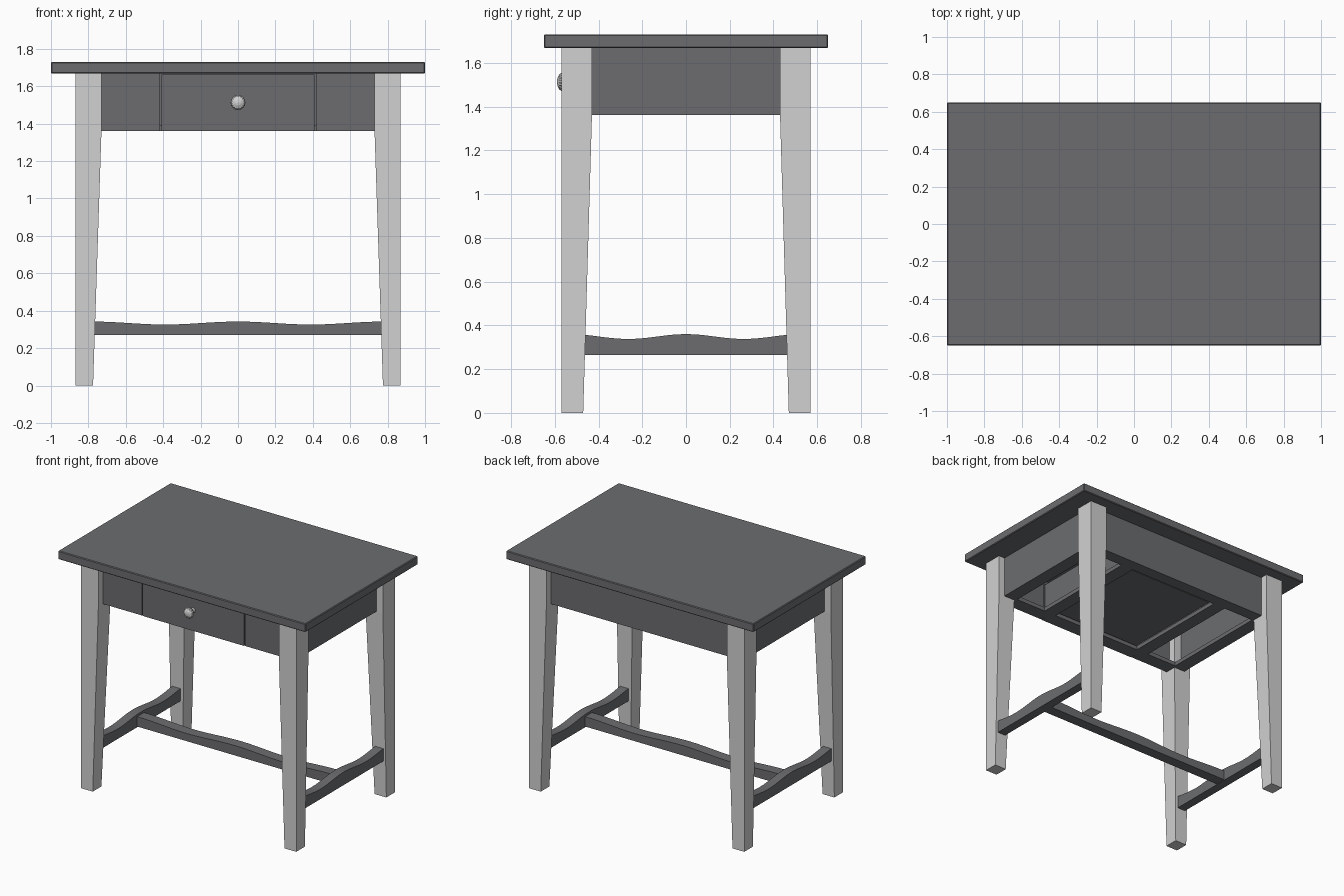
import bpy, bmesh, math

if "Cube" in bpy.data.objects:
    bpy.data.objects.remove(bpy.data.objects["Cube"])


def material(name, rgb):
    m = bpy.data.materials.new(name)
    m.diffuse_color = (*rgb, 1)
    m.use_nodes = True
    m.node_tree.nodes["Principled BSDF"].inputs["Base Color"].default_value = m.diffuse_color
    return m


DARK = material("dark grey paint", (0.15, 0.152, 0.16))
LIGHT = material("light grey paint", (0.64, 0.64, 0.64))


def finish(name, bm, mat):
    bmesh.ops.recalc_face_normals(bm, faces=bm.faces)
    me = bpy.data.meshes.new(name)
    bm.to_mesh(me)
    bm.free()
    me.materials.append(mat)
    ob = bpy.data.objects.new(name, me)
    bpy.context.collection.objects.link(ob)
    return ob


def loft(name, rings, mat):
    """Skin a list of closed rings and cap both ends."""
    bm = bmesh.new()
    loops = [[bm.verts.new(p) for p in r] for r in rings]
    n = len(loops[0])
    for a, b in zip(loops, loops[1:]):
        for i in range(n):
            bm.faces.new((a[i], a[(i + 1) % n], b[(i + 1) % n], b[i]))
    bm.faces.new(loops[0])
    bm.faces.new(loops[-1])
    return finish(name, bm, mat)


def box(name, x, y, z, mat=DARK):
    rect = lambda h: [(x[0], y[0], h), (x[1], y[0], h), (x[1], y[1], h), (x[0], y[1], h)]
    return loft(name, [rect(z[0]), rect(z[1])], mat)


# Table top with slightly eased edges
top = box("table_top", (-1, 1), (-.65, .65), (1.668, 1.73))
bev = top.modifiers.new("eased edge", 'BEVEL')
bev.width = .005
bev.segments = 1

# Legs: straight beside the apron, tapering on the inner sides below it
for fb, sy in (("front", -1), ("back", 1)):
    for lr, sx in (("left", -1), ("right", 1)):
        rings = [[(sx * .87, sy * .57, z), (sx * ix, sy * .57, z),
                  (sx * ix, sy * iy, z), (sx * .87, sy * iy, z)]
                 for z, ix, iy in ((0, .775, .47), (1.36, .73, .43), (1.668, .73, .43))]
        loft(f"{fb}_{lr}_leg", rings, LIGHT)

# Apron boards, bottom frame and drawer runners
Z0, Z1 = 1.362, 1.668
box("back_apron", (-.735, .735), (.485, .515), (Z0, Z1))
box("back_bottom_rail", (-.73, .73), (.425, .487), (Z0, Z0 + .03))
box("front_bottom_rail", (-.73, .73), (-.485, -.41), (Z0, Z0 + .03))
for lr, s in (("left", -1), ("right", 1)):
    span = lambda a, b: tuple(sorted((s * a, s * b)))
    box(f"{lr}_apron", span(.79, .82), (-.435, .435), (Z0, Z1))
    box(f"{lr}_bottom_rail", span(.72, .792), (-.43, .43), (Z0, Z0 + .03))
    box(f"{lr}_front_apron", span(.417, .735), (-.515, -.485), (Z0, Z1))
    box(f"{lr}_drawer_runner", span(.37, .47), (-.41, .425), (Z0, Z0 + .03))
    box(f"{lr}_drawer_side", span(.38, .405), (-.487, .36), (Z0 + .03, 1.63))

# Drawer
box("drawer_front", (-.41, .41), (-.518, -.485), (Z0, 1.662))
box("drawer_bottom", (-.38, .38), (-.487, .36), (Z0 + .045, Z0 + .06))
box("drawer_back", (-.38, .38), (.335, .36), (Z0 + .06, 1.63))

# Fluted round knob, turned about the y axis
N = 32
knob = [(-.515, .018), (-.548, .018), (-.556, .036), (-.568, .042), (-.58, .034), (-.588, .016), (-.59, .004)]
rings = []
for y, r in knob:
    flute = .9 if r > .03 else 1
    rings.append([(r * (flute if i % 2 else 1) * math.cos(i * math.tau / N), y,
                   1.513 + r * (flute if i % 2 else 1) * math.sin(i * math.tau / N)) for i in range(N)])
loft("drawer_knob", rings, LIGHT)


# Wavy-topped stretchers
def stretcher(name, half, width, z0, ztop, amp, period, place):
    rings = []
    for i in range(33):
        t = -half + 2 * half * i / 32
        h = ztop + amp * math.cos(math.tau * t / period)
        rings.append([place(t, -width / 2, z0), place(t, width / 2, z0),
                      place(t, width / 2, h), place(t, -width / 2, h)])
    return loft(name, rings, DARK)


for lr, s in (("left", -1), ("right", 1)):
    stretcher(f"{lr}_side_stretcher", .465, .066, .265, .349, .011, .53,
              lambda t, w, z: (s * .82 + w, t, z))
stretcher("long_stretcher", .79, .08, .27, .334, .008, .78,
          lambda t, w, z: (t, w, z))
